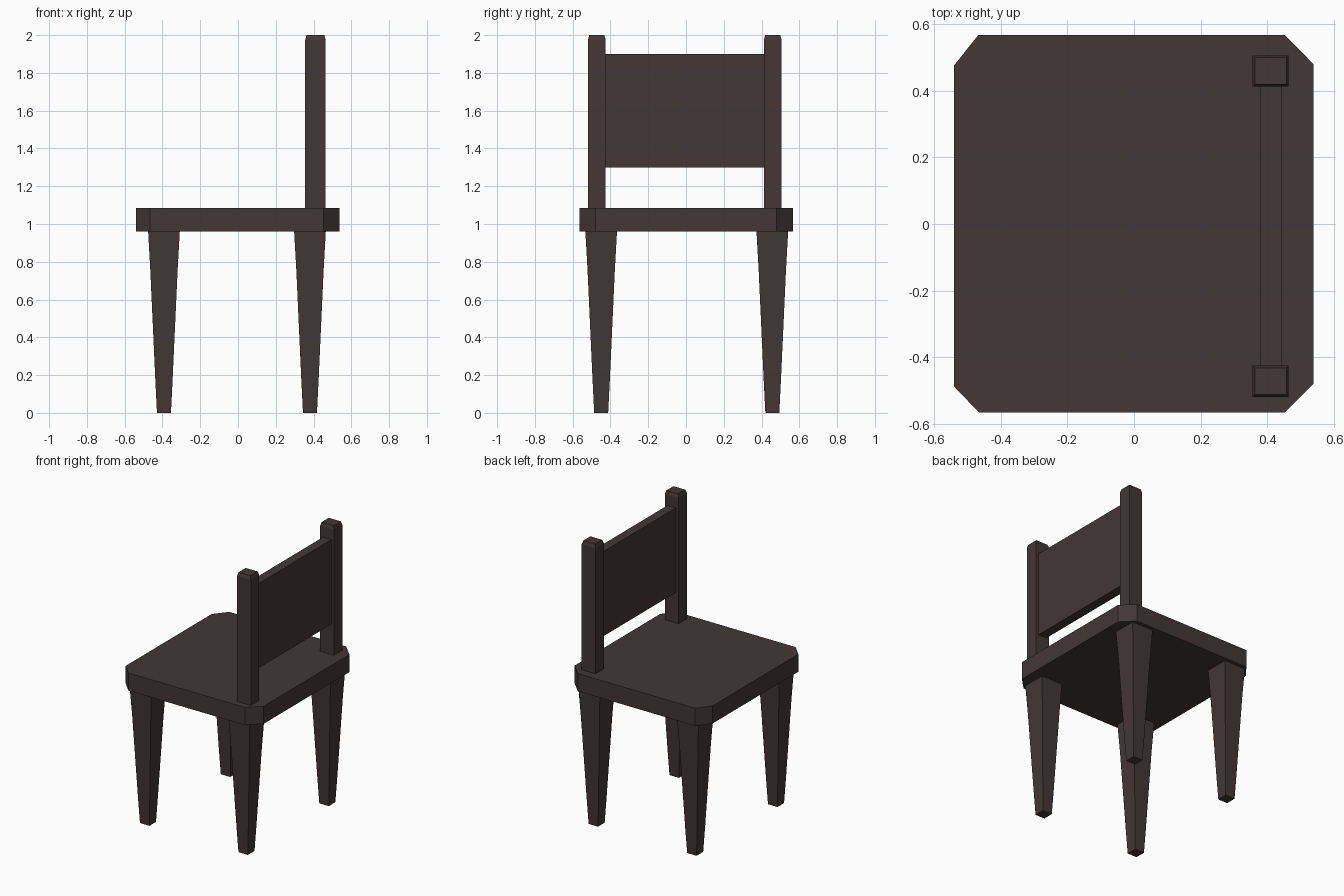
import bpy
import bmesh

if "Cube" in bpy.data.objects:
    bpy.data.objects.remove(bpy.data.objects["Cube"])

wood = bpy.data.materials.new("dark brown wood")
wood.diffuse_color = (0.056, 0.038, 0.038, 1)
wood.use_nodes = True
wood.node_tree.nodes["Principled BSDF"].inputs["Base Color"].default_value = wood.diffuse_color


def loft(name, rings):
    """Skin a stack of equal-length point rings and cap both ends."""
    bm = bmesh.new()
    rows = [[bm.verts.new(p) for p in ring] for ring in rings]
    n = len(rows[0])
    for a, b in zip(rows, rows[1:]):
        for i in range(n):
            j = (i + 1) % n
            bm.faces.new((a[i], a[j], b[j], b[i]))
    bm.faces.new(rows[0][::-1])
    bm.faces.new(rows[-1])
    bmesh.ops.recalc_face_normals(bm, faces=bm.faces)
    mesh = bpy.data.meshes.new(name)
    bm.to_mesh(mesh)
    bm.free()
    mesh.materials.append(wood)
    ob = bpy.data.objects.new(name, mesh)
    bpy.context.collection.objects.link(ob)
    return ob


def rect(cx, cy, hx, hy, z):
    return [(cx - hx, cy - hy, z), (cx + hx, cy - hy, z),
            (cx + hx, cy + hy, z), (cx - hx, cy + hy, z)]


# Seat: slab with clipped corners
outline = [(-0.465, -0.565), (0.452, -0.565), (0.538, -0.48), (0.538, 0.48),
           (0.452, 0.567), (-0.467, 0.567), (-0.54, 0.475), (-0.54, -0.487)]
loft("seat", [[(x, y, z) for x, y in outline] for z in (0.96, 1.085)])

# Tapered square legs
for xname, cx in (("front", -0.392), ("rear", 0.381)):
    for yname, cy in (("left", 0.457), ("right", -0.449)):
        loft(f"{xname}_{yname}_leg",
             [rect(cx, cy, h, h, z) for z, h in
              ((0, 0.037), (0.18, 0.046), (0.75, 0.072), (0.965, 0.084))])

# Back posts with chamfered tops
for name, cy in (("left", 0.459), ("right", -0.472)):
    loft(f"{name}_back_post",
         [rect(0.41, cy, 0.054, 0.047, 1.08), rect(0.41, cy, 0.054, 0.047, 1.975),
          rect(0.41, cy, 0.047, 0.04, 2.0)])

# Backrest panel between the posts
loft("backrest_panel", [rect(0.411, -0.007, 0.033, 0.423, z) for z in (1.3, 1.9)])
